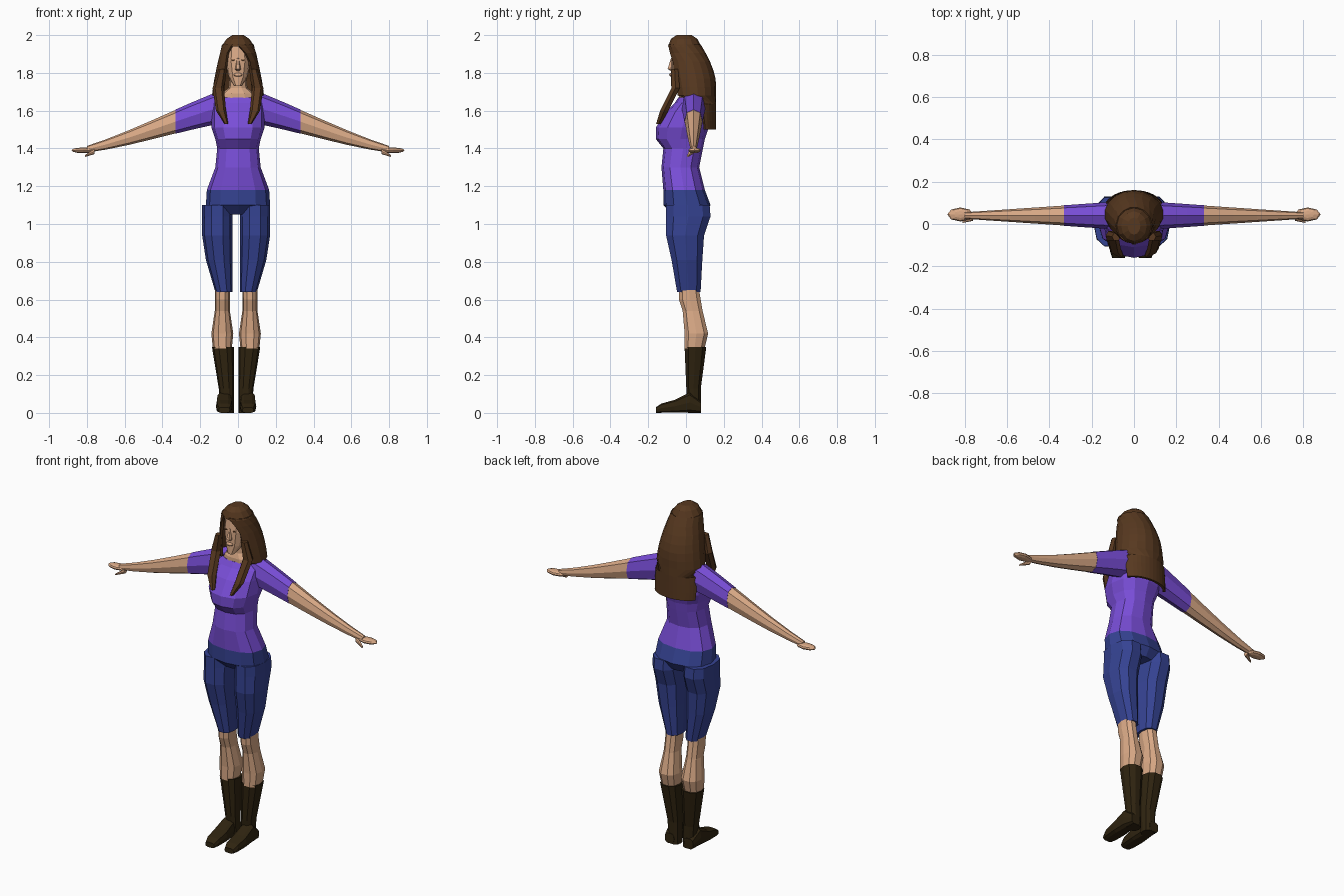
import bpy, bmesh, math
from mathutils import Matrix, Vector

if "Cube" in bpy.data.objects:
    bpy.data.objects.remove(bpy.data.objects["Cube"], do_unlink=True)


def material(name, red, green, blue):
    mat = bpy.data.materials.new(name)
    mat.use_nodes = True
    colour = (red, green, blue, 1)
    mat.diffuse_color = colour
    mat.node_tree.nodes["Principled BSDF"].inputs["Base Color"].default_value = colour
    return mat


SKIN = material("skin", 0.7, 0.4, 0.24)
PURPLE = material("purple_shirt", 0.19, 0.075, 0.68)
BLUE = material("blue_shorts", 0.036, 0.056, 0.29)
BROWN = material("brown_hair", 0.095, 0.04, 0.014)
LEATHER = material("dark_boot_leather", 0.028, 0.017, 0.005)


def finish(name, bm, mat):
    bmesh.ops.recalc_face_normals(bm, faces=bm.faces)
    mesh = bpy.data.meshes.new(name)
    bm.to_mesh(mesh)
    bm.free()
    mesh.materials.append(mat)
    part = bpy.data.objects.new(name, mesh)
    bpy.context.collection.objects.link(part)
    return part


def bridge(bm, loops, closed):
    for lower, upper in zip(loops, loops[1:]):
        count = len(lower)
        for i in range(count if closed else count - 1):
            j = (i + 1) % count
            bm.faces.new((lower[i], lower[j], upper[j], upper[i]))


def rounded(value, power):
    return math.copysign(abs(value) ** power, value)


def loft(name, mat, rings, axis="z", centre=lambda place, half: 0, sides=10,
         power=0.85, mirror=1, shift=0):
    """Skin rings of (place on axis, half width, low edge, high edge)."""
    bm = bmesh.new()
    loops = []
    for place, half, low, high in rings:
        loop = []
        for i in range(sides):
            angle = math.tau * i / sides
            point = [centre(place, half) + half * rounded(math.cos(angle), power),
                     (low + high + (high - low) * rounded(math.sin(angle), power)) / 2]
            point.insert("xyz".index(axis), place)
            point[0] = point[0] * mirror + shift
            loop.append(bm.verts.new(point))
        loops.append(loop)
    bridge(bm, loops, closed=True)
    bm.faces.new(loops[0])
    bm.faces.new(loops[-1])
    return finish(name, bm, mat)


def blob(name, mat, place, radii):
    """Small faceted ellipsoid."""
    bm = bmesh.new()
    bmesh.ops.create_uvsphere(
        bm, u_segments=8, v_segments=6, radius=1,
        matrix=Matrix.Translation(place) @ Matrix.Diagonal(Vector(radii)).to_4x4())
    return finish(name, bm, mat)


def arm_rings(places, swell=1):
    """The arm droops and tapers evenly from shoulder to wrist."""
    rings = []
    for place in places:
        t = (place - 0.14) / 0.74
        height = 1.605 - 0.225 * t - 0.1 * t * t * (1 - t)
        depth = swell * (0.06 - 0.05 * t)
        half = swell * (0.08 - 0.07 * t)
        rings.append((place, depth, height - half, height + half))
    return rings


# Torso and pelvis
loft("shirt", PURPLE, [
    (1.18, 0.165, -0.12, 0.1), (1.3, 0.12, -0.13, 0.07), (1.4, 0.11, -0.12, 0.09),
    (1.45, 0.12, -0.16, 0.1), (1.51, 0.14, -0.16, 0.12), (1.59, 0.14, -0.11, 0.12),
    (1.64, 0.14, -0.06, 0.11), (1.67, 0.1, -0.04, 0.08)], sides=12)
loft("shorts_pelvis", BLUE, [
    (1.18, 0.165, -0.12, 0.1), (1.1, 0.17, -0.12, 0.13), (1.05, 0.1, -0.07, 0.1)], sides=12)

# Neck, head and face
loft("neck", SKIN, [
    (1.66, 0.1, -0.04, 0.08), (1.69, 0.09, -0.04, 0.08),
    (1.72, 0.05, -0.03, 0.06), (1.82, 0.04, -0.03, 0.05)])
loft("head", SKIN, [
    (1.73, 0.02, -0.08, -0.04), (1.78, 0.05, -0.08, 0.04), (1.86, 0.066, -0.08, 0.07),
    (1.94, 0.06, -0.07, 0.07), (1.97, 0.04, -0.05, 0.05)], sides=12)
loft("nose", SKIN, [
    (1.81, 0.01, -0.08, -0.06), (1.82, 0.015, -0.1, -0.06), (1.88, 0.006, -0.08, -0.06)], sides=6)
blob("lips", SKIN, (0, -0.08, 1.79), (0.024, 0.009, 0.01))

# Limbs, built once per side
for mirror, label in ((1, "left_"), (-1, "right_")):
    blob(label + "eye", BROWN, (0.027 * mirror, -0.074, 1.868), (0.01, 0.004, 0.004))

    # Arm and hand
    arm = dict(axis="x", mirror=mirror, sides=8)
    middle = lambda place, half: 0.04
    loft(label + "sleeve", PURPLE, arm_rings((0.08, 0.16, 0.25, 0.33), swell=1.03),
         centre=middle, **arm)
    loft(label + "arm", SKIN, arm_rings((0.3, 0.4, 0.47, 0.58, 0.7, 0.8)), centre=middle, **arm)
    blob(label + "hand", SKIN, (0.82 * mirror, 0.045, 1.39), (0.062, 0.033, 0.015))
    loft(label + "thumb", SKIN, [(0.76, 0.015, 1.37, 1.4), (0.81, 0.005, 1.355, 1.365)],
         centre=lambda place, half: 2 * half, **arm)

    # Leg, boot and foot
    leg = dict(mirror=mirror, shift=-0.01)
    loft(label + "shorts_leg", BLUE, [
        (1.1, 0.08, -0.11, 0.13), (1.04, 0.08, -0.11, 0.135), (0.94, 0.08, -0.11, 0.1),
        (0.81, 0.07, -0.08, 0.09), (0.64, 0.045, -0.05, 0.08)],
        centre=lambda place, half: 0.02 + half, **leg)
    loft(label + "lower_leg", SKIN, [
        (0.66, 0.04, -0.04, 0.07), (0.6, 0.04, -0.04, 0.08), (0.54, 0.04, -0.02, 0.09),
        (0.42, 0.058, -0.01, 0.12), (0.34, 0.05, -0.01, 0.1)],
        centre=lambda place, half: 0.073, **leg)
    loft(label + "boot_shaft", LEATHER, [
        (0.35, 0.058, -0.01, 0.11), (0.13, 0.04, 0, 0.08), (0, 0.035, 0.01, 0.08)],
        centre=lambda place, half: 0.012 + half, **leg)
    loft(label + "boot_foot", LEATHER, [
        (0.08, 0.03, 0, 0.06), (0.02, 0.04, 0, 0.11), (-0.06, 0.044, 0, 0.07),
        (-0.13, 0.04, 0, 0.05), (-0.16, 0.03, 0, 0.03)],
        axis="y", power=0.6, centre=lambda place, half: 0.063, **leg)

    # Long front lock curving in over the chest
    loft(label + "hair_lock", BROWN, [
        (1.82, 0.02, -0.08, -0.04), (1.72, 0.03, -0.08, -0.03),
        (1.6, 0.027, -0.14, -0.09), (1.53, 0.01, -0.16, -0.13)], sides=6, mirror=mirror,
        centre=lambda place, half: 0.105 - 1.5 * (place - 1.7) ** 2)

# Hair crown
loft("hair_crown", BROWN, [
    (2, 0.03, -0.05, 0.03), (1.98, 0.06, -0.08, 0.06), (1.94, 0.088, -0.095, 0.08)],
    sides=12, power=1)

# Hair curtain: wraps the back of the head, open at the face and over the shoulders
bm = bmesh.new()
loops = []
steps, columns = 10, 15
for step in range(steps + 1):
    t = step / steps
    width = 0.085 + 0.06 * math.sin(0.6 * math.pi * t)
    back = 0.08 + 0.08 * math.sin(math.pi / 2 * min(1, 2 * t))
    front = 0.08 * t * t - 0.095
    left_gap, right_gap = min(37, 250 * t), min(37, 22 + 200 * t)
    if t > 0.65:
        left_gap = right_gap = 110
    start, end = math.radians(left_gap - 90), math.radians(270 - right_gap)
    loop = []
    for i in range(columns):
        angle = start + (end - start) * i / (columns - 1)
        depth = (front + back + (back - front) * math.sin(angle)) / 2
        loop.append(bm.verts.new((width * math.cos(angle), depth, 1.95 - 0.45 * t)))
    loops.append(loop)
bridge(bm, loops, closed=False)
thickness = finish("hair_curtain", bm, BROWN).modifiers.new("thickness", "SOLIDIFY")
thickness.thickness = 0.014
